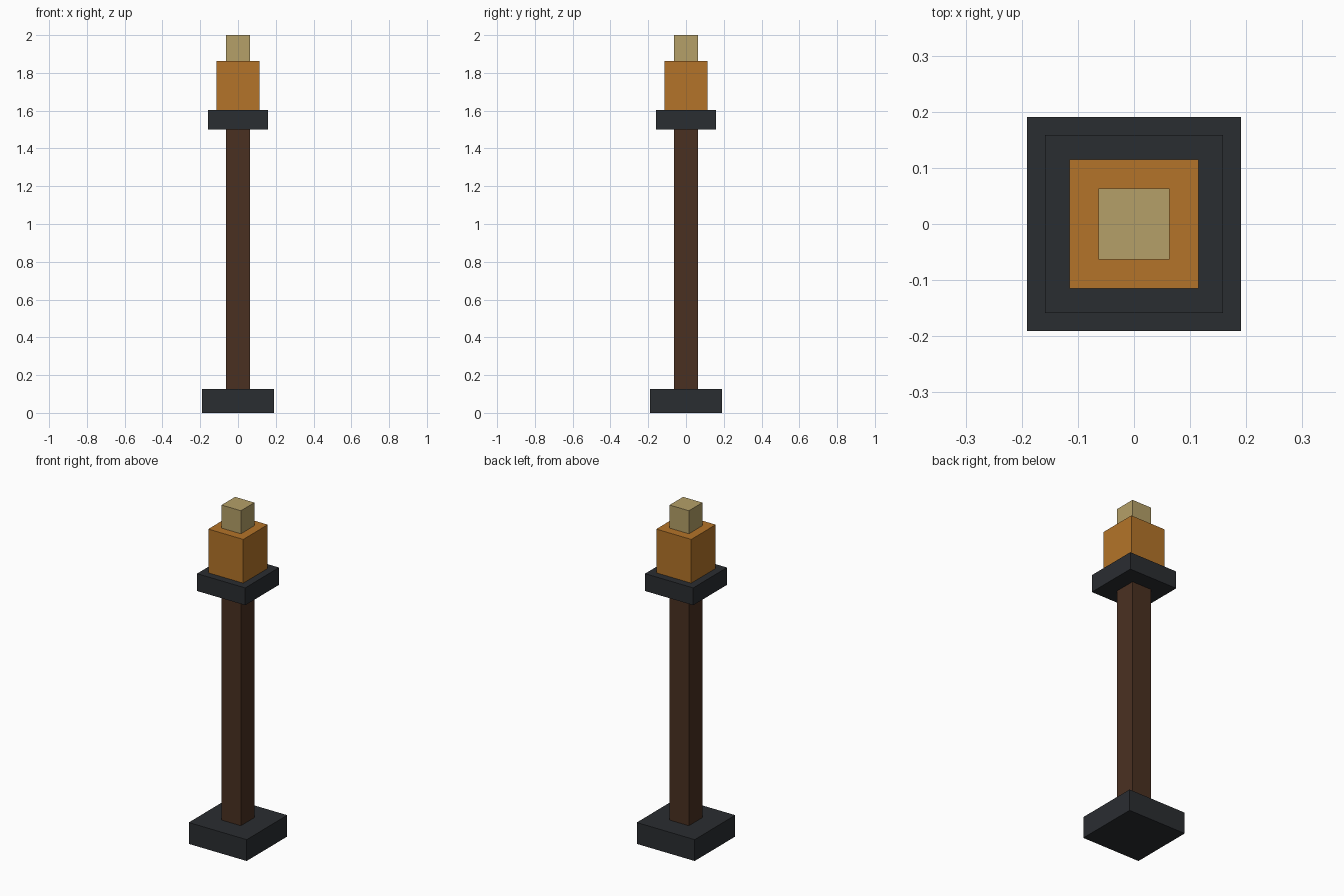
import bpy

if "Cube" in bpy.data.objects:
    bpy.data.objects.remove(bpy.data.objects["Cube"])


def linear(c):
    c /= 255
    return c / 12.92 if c <= 0.04045 else ((c + 0.055) / 1.055) ** 2.4


def material(name, rgb):
    mat = bpy.data.materials.new(name)
    mat.diffuse_color = (*[linear(c) for c in rgb], 1)
    mat.use_nodes = True
    mat.node_tree.nodes["Principled BSDF"].inputs["Base Color"].default_value = mat.diffuse_color
    return mat


def block(name, width, z0, z1, mat):
    """Square box centred on the z axis between two heights."""
    bpy.ops.mesh.primitive_cube_add(size=1, location=(0, 0, (z0 + z1) / 2))
    obj = bpy.context.object
    obj.name = name
    obj.scale = (width, width, z1 - z0)
    bpy.ops.object.transform_apply(location=False, rotation=False, scale=True)
    obj.data.materials.append(mat)


iron = material("dark_iron", (42, 45, 49))
wood = material("dark_wood", (74, 48, 33))
amber = material("amber", (180, 116, 41))
pale = material("pale_glow", (181, 160, 104))

# Stacked parts from the ground up
block("base", 0.381, 0.0, 0.127, iron)
block("post", 0.127, 0.127, 1.5, wood)
block("bowl", 0.317, 1.5, 1.603, iron)
block("flame", 0.23, 1.603, 1.863, amber)
block("flame_tip", 0.127, 1.863, 2.0, pale)
